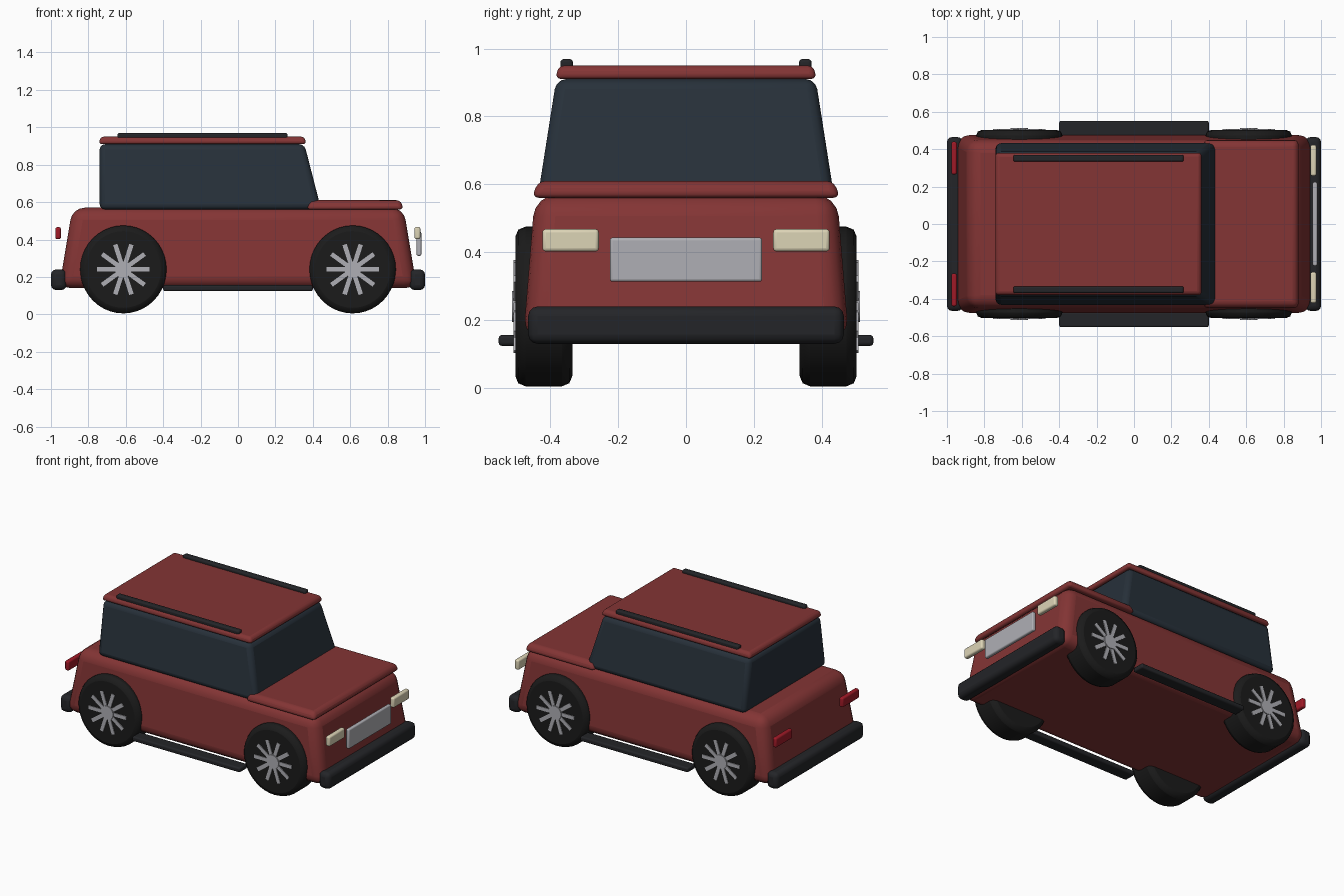
import bpy, bmesh, math
from mathutils import Matrix, Vector

if "Cube" in bpy.data.objects:
    bpy.data.objects.remove(bpy.data.objects["Cube"])


def material(name, r, g, b):
    m = bpy.data.materials.new(name)
    m.diffuse_color = (r, g, b, 1)
    m.use_nodes = True
    m.node_tree.nodes["Principled BSDF"].inputs["Base Color"].default_value = m.diffuse_color
    return m


RED = material("red_paint", 0.23, 0.035, 0.035)
GLASS = material("dark_glass", 0.02, 0.03, 0.042)
BLACK = material("black_trim", 0.017, 0.018, 0.021)
RUBBER = material("rubber", 0.011, 0.011, 0.011)
METAL = material("silver", 0.43, 0.43, 0.46)
CREAM = material("headlight_cream", 0.72, 0.66, 0.47)
TAIL = material("tail_red", 0.35, 0.01, 0.02)


def finish(name, bm, mat, bevel=0, segments=3):
    bmesh.ops.recalc_face_normals(bm, faces=bm.faces)
    mesh = bpy.data.meshes.new(name)
    bm.to_mesh(mesh)
    bm.free()
    mesh.materials.append(mat)
    ob = bpy.data.objects.new(name, mesh)
    bpy.context.collection.objects.link(ob)
    if bevel:
        mod = ob.modifiers.new("bevel", 'BEVEL')
        mod.width, mod.segments = bevel, segments
        mod.limit_method, mod.angle_limit = 'ANGLE', math.radians(40)
    bpy.ops.object.select_all(action='DESELECT')
    ob.select_set(True)
    bpy.context.view_layer.objects.active = ob
    bpy.ops.object.shade_smooth_by_angle(angle=math.radians(35))
    return ob


def box(name, x, y, z, mat, bevel, top_x=None, top_y=None, segments=3):
    """Box between (min, max) ranges; the top may have its own ranges."""
    bm = bmesh.new()
    bmesh.ops.create_cube(bm, size=2)
    for v in bm.verts:
        up = v.co.z > 0
        xr = top_x if up and top_x else x
        yr = top_y if up and top_y else y
        v.co = (xr[v.co.x > 0], yr[v.co.y > 0], z[up])
    return finish(name, bm, mat, bevel, segments)


# Main shell, glasshouse, roof and bonnet
box("body", (-.957, .957), (-.48, .48), (.14, .57), RED, .065,
    (-.885, .885), (-.445, .445), 4)
box("cabin", (-.74, .445), (-.437, .437), (.56, .91), GLASS, .03,
    (-.74, .355), (-.382, .382))
box("roof", (-.745, .365), (-.385, .385), (.91, .95), RED, .017,
    (-.735, .355), (-.375, .375))
box("bonnet", (.365, .885), (-.455, .455), (.56, .61), RED, .022,
    (.385, .87), (-.435, .435))

# Bumpers, grille
for name, s in (("front_bumper", 1), ("rear_bumper", -1)):
    box(name, tuple(sorted((s * .917, s))), (-.465, .465), (.13, .24), BLACK, .028)
box("grille", (.955, .98), (-.224, .224), (.313, .443), METAL, .008)

# Paired lights, roof rails and side steps
for side, s in (("right", -1), ("left", 1)):
    def span(a, b):
        return tuple(sorted((s * a, s * b)))
    box("headlight_" + side, (.944, .975), span(.257, .423), (.402, .468), CREAM, .01)
    box("tail_light_" + side, (-.977, -.947), span(.265, .44), (.402, .466), TAIL, .01)
    box("roof_rail_" + side, (-.645, .265), span(.333, .37), (.935, .969), BLACK, .01)
    box("side_step_" + side, (-.4, .4), span(.47, .552), (.124, .156), BLACK, .01)


# Wheels: tyre cylinder plus hub and ten spokes
def disc(bm, radius, y0, y1, n):
    rot = Matrix.Rotation(math.pi / 2, 4, 'X')
    bmesh.ops.create_cone(bm, cap_ends=True, segments=n, radius1=radius, radius2=radius,
                          depth=abs(y1 - y0),
                          matrix=Matrix.Translation((0, (y0 + y1) / 2, 0)) @ rot)


for end, x in (("front", .613), ("rear", -.613)):
    for side, s in (("right", -1), ("left", 1)):
        centre = Vector((x, 0, .24))
        bm = bmesh.new()
        disc(bm, .235, s * .335, s * .503, 40)
        bmesh.ops.scale(bm, vec=(.983, 1, 1), verts=bm.verts)
        bmesh.ops.translate(bm, vec=centre, verts=bm.verts)
        finish(f"tyre_{end}_{side}", bm, RUBBER, .03, 2)

        bm = bmesh.new()
        disc(bm, .046, s * .48, s * .513, 24)
        for i in range(10):
            spoke = (Matrix.Rotation(i * math.tau / 10, 4, 'Y')
                     @ Matrix.Translation((.08, s * .495, 0))
                     @ Matrix.Diagonal((.12, .025, .024, 1)))
            bmesh.ops.create_cube(bm, size=1, matrix=spoke)
        bmesh.ops.translate(bm, vec=centre, verts=bm.verts)
        finish(f"wheel_spokes_{end}_{side}", bm, METAL)
